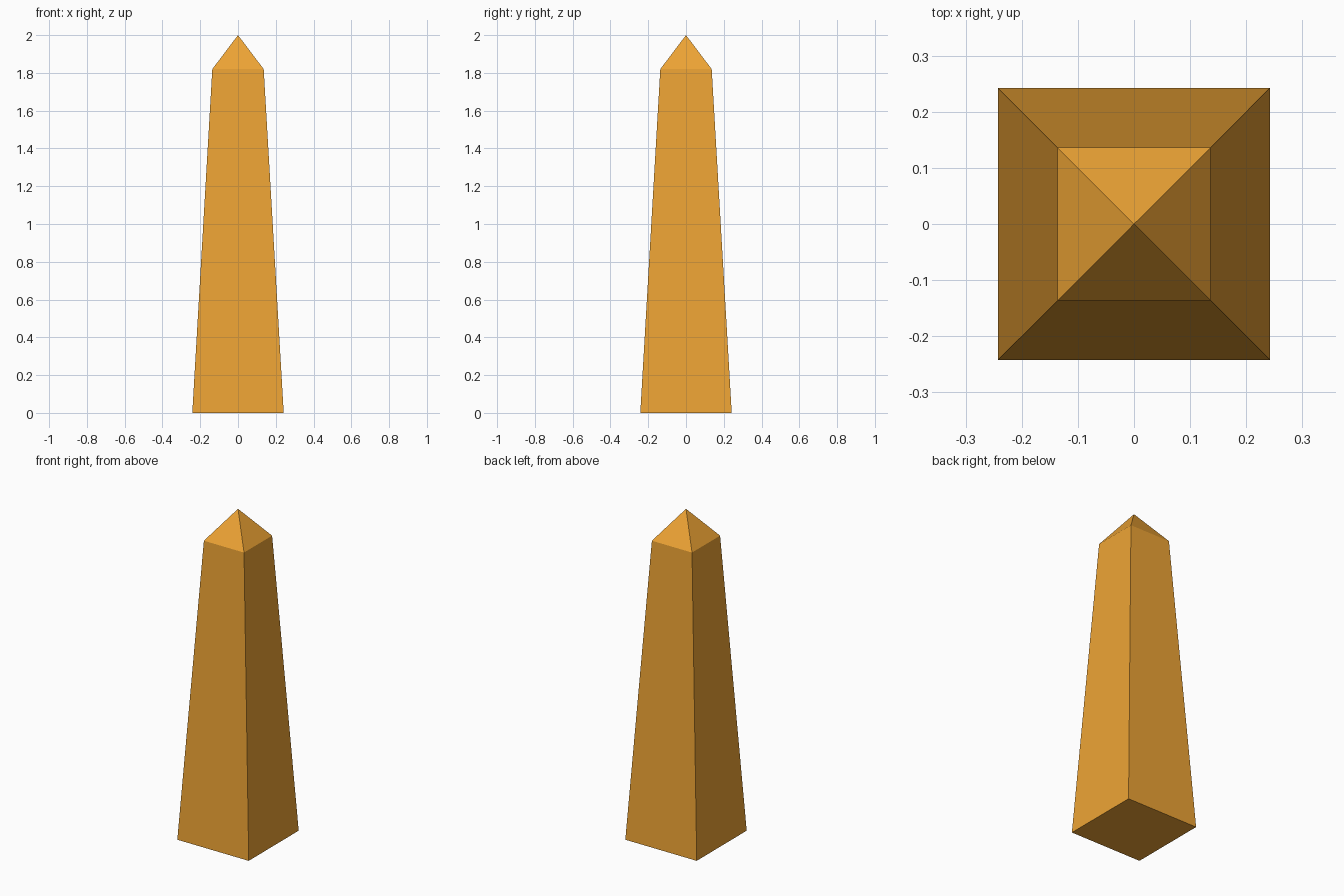
import bpy
import bmesh

if "Cube" in bpy.data.objects:
    bpy.data.objects.remove(bpy.data.objects["Cube"])

BASE, SHOULDER = 0.242, 0.136      # half widths
SHOULDER_Z, TIP_Z = 1.82, 2.0


def square_ring(bm, half, z):
    return [bm.verts.new((sx * half, sy * half, z))
            for sx, sy in ((-1, -1), (1, -1), (1, 1), (-1, 1))]


bm = bmesh.new()
low = square_ring(bm, BASE, 0)
high = square_ring(bm, SHOULDER, SHOULDER_Z)
tip = bm.verts.new((0, 0, TIP_Z))

# Underside, then tapered shaft and pyramid cap side by side
bm.faces.new(low[::-1])
for i in range(4):
    j = (i + 1) % 4
    bm.faces.new((low[i], low[j], high[j], high[i]))
    bm.faces.new((high[i], high[j], tip))

mesh = bpy.data.meshes.new("obelisk")
bm.to_mesh(mesh)
bm.free()

# Sandy orange stone
stone = bpy.data.materials.new("orange_stone")
stone.diffuse_color = (0.85, 0.37, 0.035, 1)
stone.use_nodes = True
stone.node_tree.nodes["Principled BSDF"].inputs["Base Color"].default_value = stone.diffuse_color
mesh.materials.append(stone)

obelisk = bpy.data.objects.new("obelisk", mesh)
bpy.context.collection.objects.link(obelisk)
